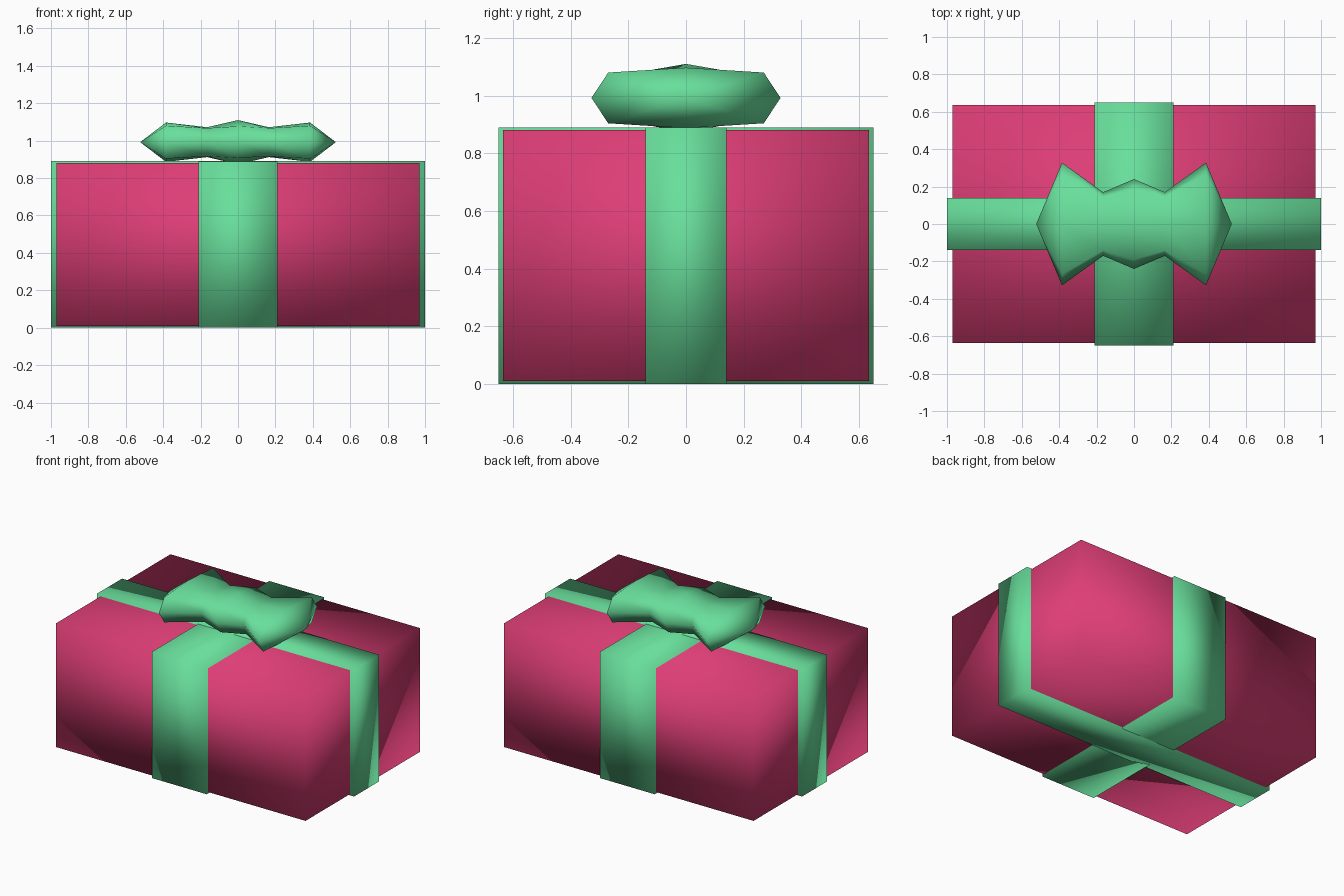
import bpy, bmesh

if "Cube" in bpy.data.objects:
    bpy.data.objects.remove(bpy.data.objects["Cube"])


def material(name, rgb):
    m = bpy.data.materials.new(name)
    m.diffuse_color = (*rgb, 1)
    m.use_nodes = True
    m.node_tree.nodes["Principled BSDF"].inputs["Base Color"].default_value = m.diffuse_color
    return m


PINK = material("pink paper", (0.73, 0.048, 0.18))
GREEN = material("green ribbon", (0.14, 0.74, 0.33))


def finish(name, bm, mat):
    bmesh.ops.recalc_face_normals(bm, faces=bm.faces[:])
    for f in bm.faces:
        f.smooth = True
    me = bpy.data.meshes.new(name)
    bm.to_mesh(me)
    bm.free()
    me.materials.append(mat)
    ob = bpy.data.objects.new(name, me)
    bpy.context.collection.objects.link(ob)
    return ob


def block(name, hx, hy, z0, z1, mat):
    bm = bmesh.new()
    bmesh.ops.create_cube(bm, size=1)
    for v in bm.verts:
        v.co = (v.co.x * 2 * hx, v.co.y * 2 * hy, z0 + (v.co.z + 0.5) * (z1 - z0))
    return finish(name, bm, mat)


# Wrapped box and the two ribbon bands crossing all round it
block("gift_box", 0.97, 0.635, 0.01, 0.88, PINK)
block("ribbon_lengthwise", 1.0, 0.14, 0.0, 0.89, GREEN)
block("ribbon_crosswise", 0.212, 0.65, 0.0, 0.889, GREEN)

# Bow: eight-sided rings (x, half width, shoulder width, shoulder height, crown height)
HALF = [(0.385, 0.328, 0.27, 0.088, 0.105), (0.165, 0.17, 0.14, 0.075, 0.08)]
KNOT = [(0.0, 0.24, 0.19, 0.085, 0.118)]
rings = [(-r[0], *r[1:]) for r in HALF] + KNOT + HALF[::-1]
ZC = 0.992
bm = bmesh.new()
loops = []
for x, w, sw, sh, h in rings:
    section = [(w, 0), (sw, sh), (0, h), (-sw, sh), (-w, 0), (-sw, -sh), (0, -h), (sw, -sh)]
    loops.append([bm.verts.new((x, y, ZC + z)) for y, z in section])
for a, b in zip(loops, loops[1:]):
    for i in range(8):
        j = (i + 1) % 8
        bm.faces.new((a[i], a[j], b[j], b[i]))
# Pointed outer ends of the bow
for x, loop in ((-0.523, loops[0]), (0.523, loops[-1])):
    tip = bm.verts.new((x, 0, ZC))
    for i in range(8):
        bm.faces.new((tip, loop[i], loop[(i + 1) % 8]))
finish("bow", bm, GREEN)
